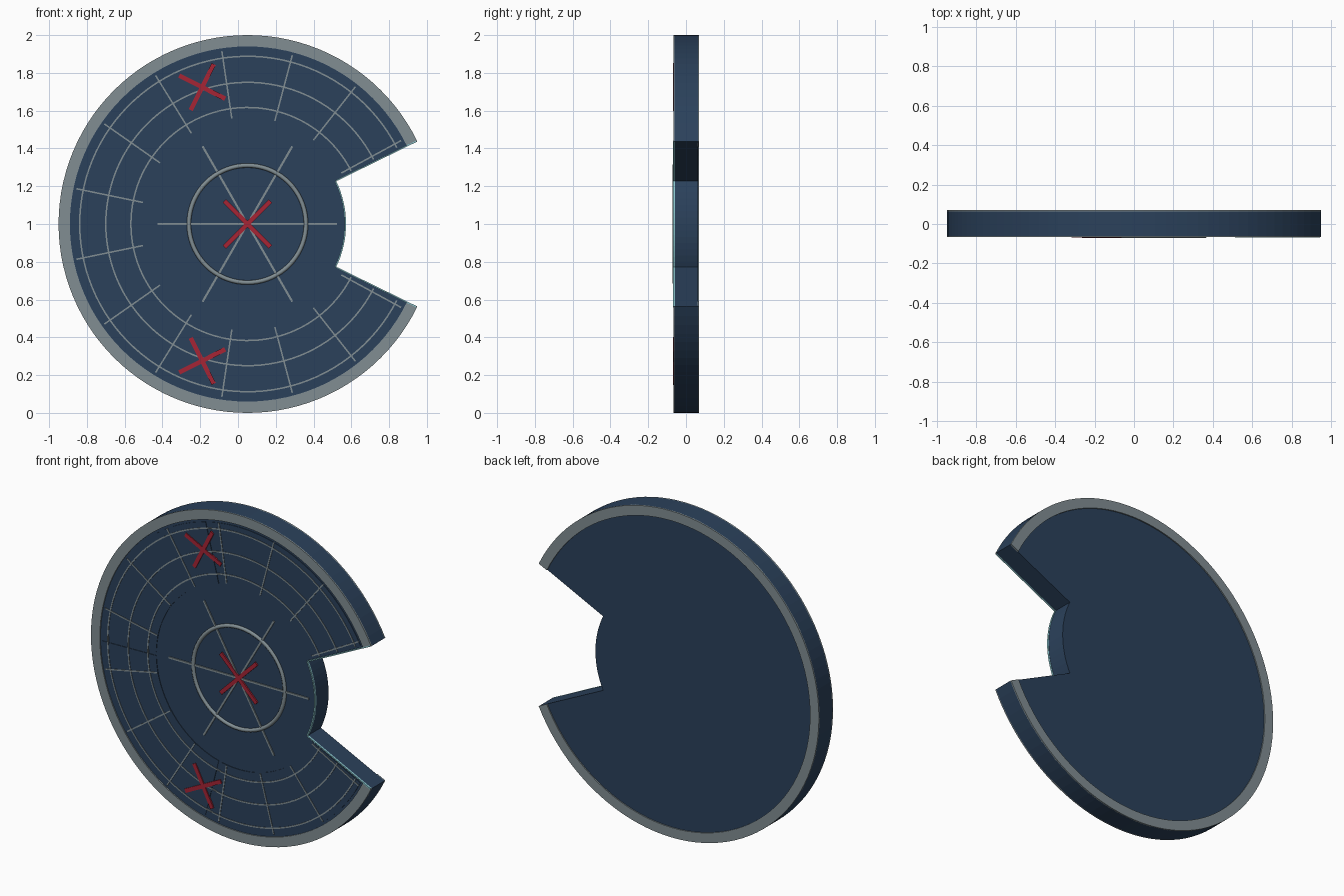
import bpy, bmesh
from math import cos, sin, radians, pi
from mathutils import Matrix, Vector

if "Cube" in bpy.data.objects:
    bpy.data.objects.remove(bpy.data.objects["Cube"])

CX, CZ = 0.05, 1.0          # disc centre
CUT = 25.9                  # half angle of the notch
A0, A1 = CUT, 360 - CUT


def material(name, rgb):
    m = bpy.data.materials.new(name)
    m.diffuse_color = (*rgb, 1)
    m.use_nodes = True
    m.node_tree.nodes["Principled BSDF"].inputs["Base Color"].default_value = m.diffuse_color
    return m


BLUE = material("dark_blue", (0.024, 0.053, 0.105))
GREY = material("trim_grey", (0.22, 0.27, 0.29))
RED = material("marker_red", (0.38, 0.018, 0.035))
TEAL = material("edge_teal", (0.25, 0.55, 0.6))


def polar(r, a, y):
    return Vector((CX + r * cos(radians(a)), y, CZ + r * sin(radians(a))))


def finish(name, bm, mat, smooth=False):
    bmesh.ops.recalc_face_normals(bm, faces=bm.faces)
    me = bpy.data.meshes.new(name)
    bm.to_mesh(me)
    bm.free()
    for p in me.polygons:
        p.use_smooth = smooth
    me.materials.append(mat)
    ob = bpy.data.objects.new(name, me)
    bpy.context.collection.objects.link(ob)
    return ob


def sector(name, r0, r1, a0, a1, y0, y1, mat):
    """Solid slice of a flat ring."""
    bm = bmesh.new()
    n = max(2, round((a1 - a0) / 3.2))
    rows = []
    for i in range(n + 1):
        a = a0 + (a1 - a0) * i / n
        rows.append([bm.verts.new(polar(r, a, y))
                     for r, y in ((r0, y0), (r1, y0), (r1, y1), (r0, y1))])
    for p, q in zip(rows, rows[1:]):
        for j in range(4):
            k = (j + 1) % 4
            bm.faces.new((p[j], p[k], q[k], q[j]))
    bm.faces.new(rows[0])
    bm.faces.new(rows[-1])
    return finish(name, bm, mat)


def bar(name, p, q, width, depth, mat):
    """Box strip from p to q, lying in the disc plane."""
    d = q - p
    x = d.normalized()
    y = Vector((0, 1, 0))
    z = x.cross(y)
    rot = Matrix((x, y, z)).transposed().to_4x4()
    bm = bmesh.new()
    bmesh.ops.create_cube(bm, size=1, matrix=Matrix.Translation((p + q) / 2) @ rot
                          @ Matrix.Diagonal((d.length, depth, width, 1)))
    return finish(name, bm, mat)


def cross_mark(name, r, a, spin, half):
    c = polar(r, a, -0.065)
    for i, t in enumerate((spin + 45, spin - 45)):
        v = Vector((cos(radians(t)), 0, sin(radians(t)))) * half
        bar(f"{name}_bar_{i}", c - v, c + v, 0.024, 0.009, RED)


# Main body: notched ring plus round hub
sector("outer_body", 0.50, 1.0, A0, A1, -0.06, 0.063, BLUE)
bm = bmesh.new()
bmesh.ops.create_cone(bm, cap_ends=True, segments=96, radius1=0.52, radius2=0.52, depth=0.123,
                      matrix=Matrix.Translation((CX, 0.0015, CZ)) @ Matrix.Rotation(pi / 2, 4, 'X'))
finish("hub", bm, BLUE)

# Grey rims, front and back
sector("front_rim", 0.94, 1.0, A0, A1, -0.067, -0.058, GREY)
sector("back_rim", 0.94, 1.0, A0, A1, 0.06, 0.07, GREY)

# Four raised panels separated by narrow seams
step = (A1 - A0) / 4
for i in range(4):
    s = A0 + i * step
    sector(f"panel_{i}", 0.56, 0.925, s + 1.2, s + step - 1.2, -0.0635, -0.058, BLUE)

# Panel grid lines
for i, r in enumerate((0.617, 0.75, 0.888)):
    sector(f"grid_arc_{i}", r - 0.004, r + 0.004, A0 + 1.2, A1 - 1.2, -0.0665, -0.06, GREY)
for i in range(14):
    a = 28.5 + i * 303 / 13
    bar(f"grid_radial_{i}", polar(0.565, a, -0.063), polar(0.925, a, -0.063), 0.008, 0.007, GREY)

# Hub spokes and ring
for i in range(3):
    bar(f"hub_spoke_{i}", polar(0.475, i * 60, -0.0615), polar(0.475, i * 60 + 180, -0.0615),
        0.011, 0.009, GREY)
bpy.ops.mesh.primitive_torus_add(location=(CX, -0.06, CZ), rotation=(pi / 2, 0, 0),
                                 major_radius=0.31, minor_radius=0.0115,
                                 major_segments=72, minor_segments=10)
ring = bpy.context.object
ring.name = "hub_ring"
ring.data.materials.append(GREY)
bpy.ops.object.shade_smooth()

# Thin bright trim along the notch
sector("notch_arc_trim", 0.514, 0.522, -CUT, CUT, -0.069, -0.058, TEAL)
for name, a in (("upper", CUT + 0.2), ("lower", -CUT - 0.2)):
    bar(f"notch_{name}_trim", polar(0.52, a, -0.064), polar(0.995, a, -0.064), 0.007, 0.011, TEAL)

# Red cross markers
cross_mark("centre_cross", 0, 0, 0, 0.172)
cross_mark("upper_cross", 0.763, 108.3, 18.3, 0.136)
cross_mark("lower_cross", 0.763, -108.3, -18.3, 0.136)
